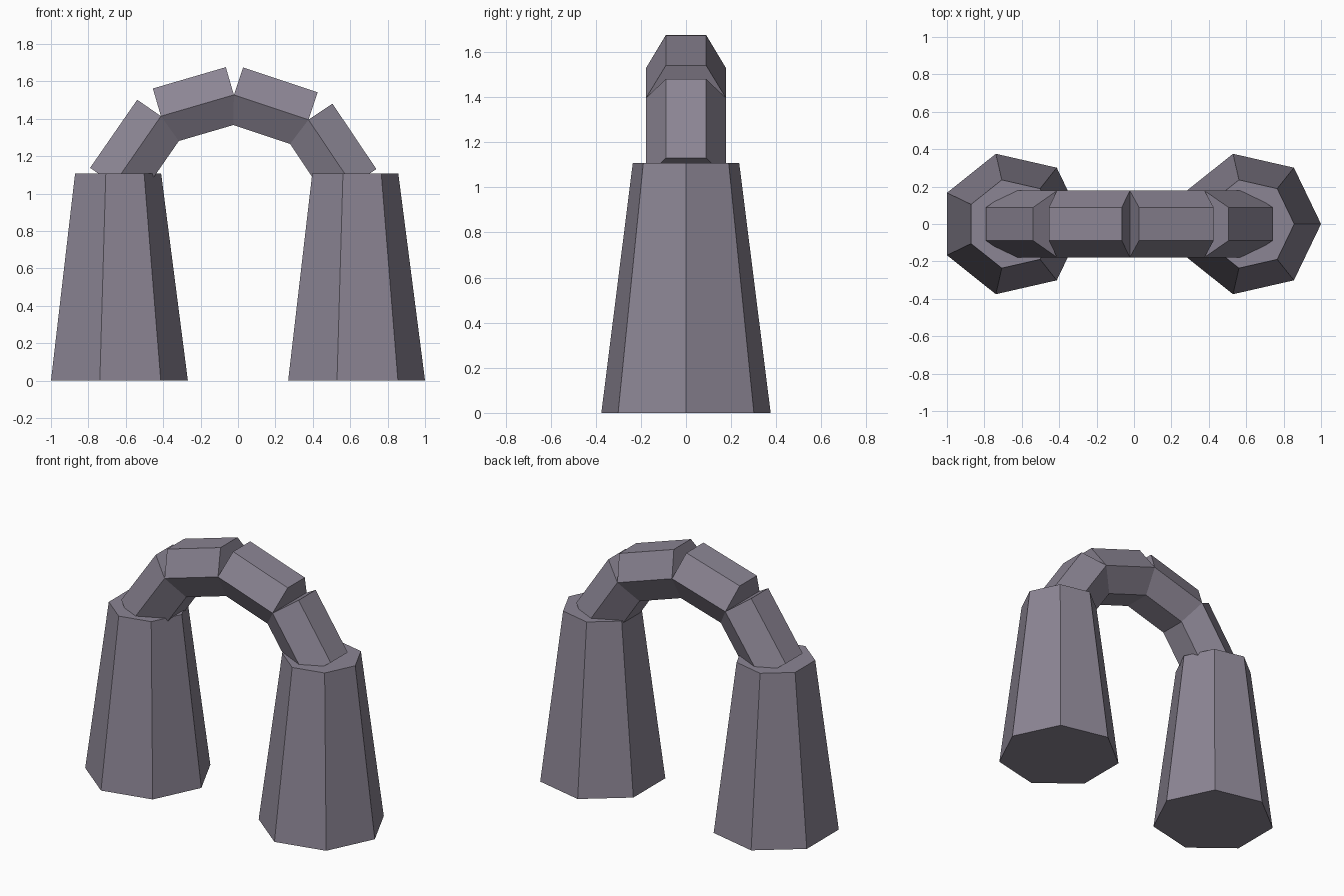
import bpy, bmesh, math
from mathutils import Vector

if "Cube" in bpy.data.objects:
    bpy.data.objects.remove(bpy.data.objects["Cube"])

stone = bpy.data.materials.new("purple grey stone")
stone.diffuse_color = (0.26, 0.235, 0.295, 1)
stone.use_nodes = True
stone.node_tree.nodes["Principled BSDF"].inputs["Base Color"].default_value = stone.diffuse_color


def prism(name, sides, p0, p1, r0, r1, u, v):
    """Closed n-sided prism from p0 to p1; u and v span the cross-section."""
    bm = bmesh.new()
    rings = []
    for p, r in ((p0, r0), (p1, r1)):
        angles = [2 * math.pi * i / sides for i in range(sides)]
        rings.append([bm.verts.new(p + r * (math.cos(a) * u + math.sin(a) * v))
                      for a in angles])
    low, high = rings
    for i in range(sides):
        j = (i + 1) % sides
        bm.faces.new((low[i], low[j], high[j], high[i]))
    bm.faces.new(low[::-1])
    bm.faces.new(high)
    bmesh.ops.recalc_face_normals(bm, faces=bm.faces)
    mesh = bpy.data.meshes.new(name)
    bm.to_mesh(mesh)
    bm.free()
    mesh.materials.append(stone)
    obj = bpy.data.objects.new(name, mesh)
    bpy.context.collection.objects.link(obj)


X, Y = Vector((1, 0, 0)), Vector((0, 1, 0))

# Tapered seven-sided pillars, both turned the same way
for name, x in (("left_pillar", -0.653), ("right_pillar", 0.615)):
    prism(name, 7, Vector((x, 0, 0)), Vector((x, 0, 1.108)), 0.385, 0.242, X, Y)

# Arch of straight six-sided blocks following a bent path
path = [(-0.664, 1.05), (-0.412, 1.414), (-0.022, 1.528), (0.377, 1.395), (0.612, 1.045)]
points = [Vector((x, 0, z)) for x, z in path]
for i, (a, b) in enumerate(zip(points, points[1:])):
    normal = (b - a).normalized().cross(Y)
    prism(f"arch_block_{i + 1}", 6, a, b, 0.178, 0.178, Y, normal)
